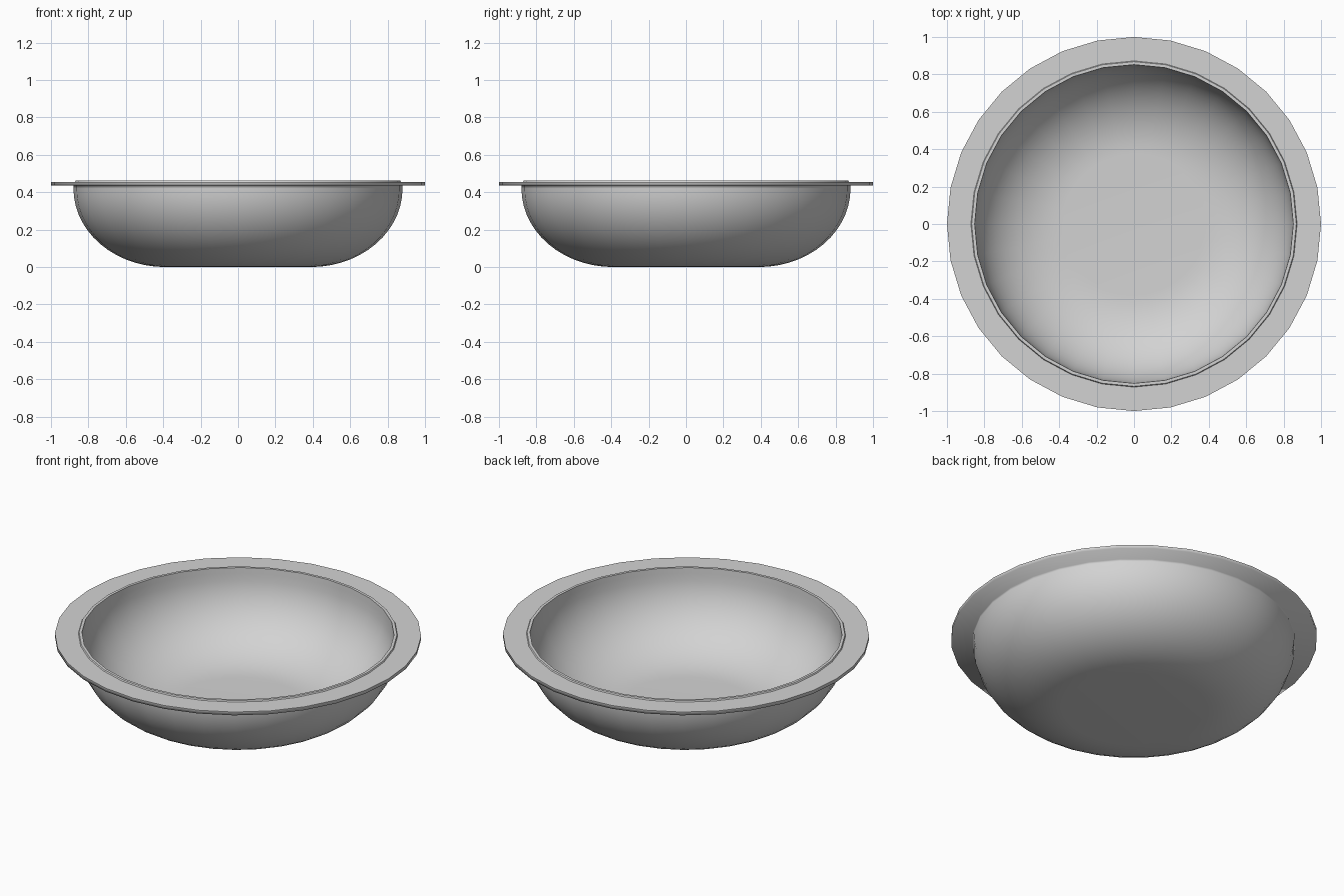
import bpy, bmesh
from math import sin, cos, pi, tau

cube = bpy.data.objects.get("Cube")
if cube:
    bpy.data.objects.remove(cube, do_unlink=True)

SIDES = 32


def make_material(name, color):
    mat = bpy.data.materials.new(name)
    mat.use_nodes = True
    mat.diffuse_color = color
    mat.node_tree.nodes["Principled BSDF"].inputs["Base Color"].default_value = color
    return mat


def quarter_arc(base_r, top_r, base_z, top_z, steps=14):
    """Elliptical wall from the flat base up to a vertical top."""
    points = []
    for i in range(steps + 1):
        a = pi / 2 * i / steps
        points.append((base_r + (top_r - base_r) * sin(a),
                       top_z - (top_z - base_z) * cos(a)))
    return points


def lathe(name, profile, sharp_points, mat):
    """Turn a profile around z; ends on the axis close to single points."""
    bm = bmesh.new()
    rings = []
    for r, z in profile:
        count = SIDES if r > 0 else 1
        rings.append([bm.verts.new((r * cos(tau * i / SIDES), r * sin(tau * i / SIDES), z))
                      for i in range(count)])
    for low, high in zip(rings, rings[1:]):
        for i in range(SIDES):
            j = (i + 1) % SIDES
            corners = [low[i % len(low)], low[j % len(low)],
                       high[j % len(high)], high[i % len(high)]]
            face = bm.faces.new(list(dict.fromkeys(corners)))
            face.smooth = True
    bmesh.ops.recalc_face_normals(bm, faces=bm.faces)
    # crisp rings around the rim
    for index, point in enumerate(profile):
        if point in sharp_points:
            ring = set(rings[index])
            for edge in bm.edges:
                if edge.verts[0] in ring and edge.verts[1] in ring:
                    edge.smooth = False
    mesh = bpy.data.meshes.new(name)
    bm.to_mesh(mesh)
    bm.free()
    mesh.materials.append(mat)
    obj = bpy.data.objects.new(name, mesh)
    bpy.context.collection.objects.link(obj)
    return obj


grey = make_material("light grey", (0.65, 0.65, 0.65, 1))

# Outer shell, flat rim with a small raised lip, then the hollow inside
outer = quarter_arc(0.39, 0.88, 0, 0.42)
inner = quarter_arc(0.38, 0.85, 0.02, 0.43)
rim = [(0.88, 0.435), (1.0, 0.435), (1.0, 0.455), (0.872, 0.455),
       (0.868, 0.462), (0.852, 0.462)]
profile = [(0, 0)] + outer + rim + inner[::-1] + [(0, 0.02)]
lathe("bowl", profile, rim[2:], grey)
